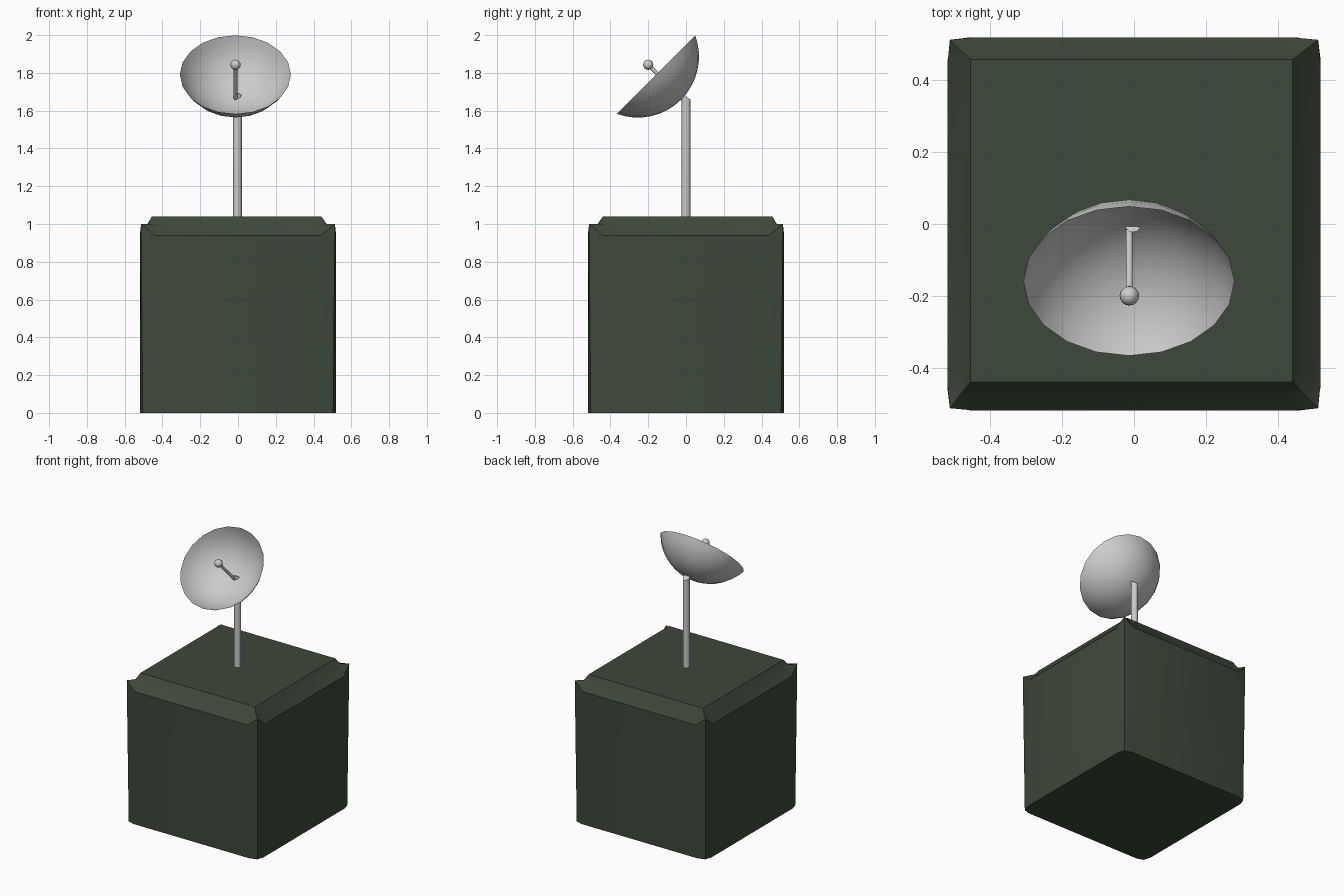
import bpy, bmesh, math
from mathutils import Vector, Matrix

if "Cube" in bpy.data.objects:
    bpy.data.objects.remove(bpy.data.objects["Cube"])


def finish(bm, name, angle=30, mat=None):
    bmesh.ops.recalc_face_normals(bm, faces=bm.faces)
    me = bpy.data.meshes.new(name)
    bm.to_mesh(me)
    bm.free()
    ob = bpy.data.objects.new(name, me)
    bpy.context.collection.objects.link(ob)
    if mat:
        me.materials.append(mat)
    bpy.ops.object.select_all(action='DESELECT')
    ob.select_set(True)
    bpy.context.view_layer.objects.active = ob
    bpy.ops.object.shade_smooth_by_angle(angle=math.radians(angle))
    return ob


def loft(bm, rings, closed=True):
    """Bridge rings that have equal point counts."""
    for a, b in zip(rings, rings[1:]):
        n = len(a)
        for i in range(n):
            bm.faces.new((a[i], a[(i + 1) % n], b[(i + 1) % n], b[i]))
    if closed:
        bm.faces.new(rings[0])
        bm.faces.new(rings[-1])


def square_ring(bm, side, inset, corner, z_side, z_corner, shift=(0, 0)):
    """Square outline with three points per corner."""
    verts = []
    for k in range(4):
        rot = Matrix.Rotation(k * math.pi / 2, 3, 'Z')
        for x, y, z in ((side, inset, z_side), (corner, corner, z_corner), (inset, side, z_side)):
            p = rot @ Vector((x, y, z))
            verts.append(bm.verts.new((p.x + shift[0], p.y + shift[1], p.z)))
    return verts


def rod(name, start, end, radius, sides):
    start, end = Vector(start), Vector(end)
    bm = bmesh.new()
    d = end - start
    m = Matrix.Translation((start + end) / 2) @ d.to_track_quat('Z', 'Y').to_matrix().to_4x4()
    bmesh.ops.create_cone(bm, cap_ends=True, segments=sides, radius1=radius,
                          radius2=radius, depth=d.length, matrix=m)
    return bm


green = bpy.data.materials.new("dark_green")
green.diffuse_color = (0.048, 0.065, 0.042, 1)
green.use_nodes = True
green.node_tree.nodes["Principled BSDF"].inputs["Base Color"].default_value = green.diffuse_color

# Box with rounded uprights, raised corner points and a sloped top border
bm = bmesh.new()
loft(bm, [
    square_ring(bm, 0.52, 0.455, 0.504, 0, 0),
    square_ring(bm, 0.52, 0.44, 0.513, 0.94, 1.0),
    square_ring(bm, 0.474, 0.43, 0.472, 1.0, 1.0, (-0.005, 0.006)),
    square_ring(bm, 0.449, 0.42, 0.449, 1.04, 1.04, (-0.007, 0.009)),
])
finish(bm, "box", 30, green)

# Mast with a slanted top behind the dish
bm = rod("mast", (-0.003, 0, 1.03), (-0.003, 0, 1.675), 0.023, 12)
for v in bm.verts:
    if v.co.z > 1.5:
        v.co.z -= v.co.y * 0.7
finish(bm, "mast", 40)

# Dish: open spherical shell tilted 45 degrees
R, rim = 0.324, 0.294
axis = Vector((0, -1, 1)).normalized()
centre = Vector((-0.014, -0.159, 1.791)) + axis * math.sqrt(R * R - rim * rim)
tilt = Matrix.Translation(centre) @ Matrix.Rotation(math.radians(45), 4, 'X')
sides, steps = 20, 8
bm = bmesh.new()
rings = []
for j in range(1, steps + 1):
    t = math.asin(rim / R) * j / steps
    rings.append([bm.verts.new(tilt @ Vector((R * math.sin(t) * math.cos(2 * math.pi * i / sides),
                                              R * math.sin(t) * math.sin(2 * math.pi * i / sides),
                                              -R * math.cos(t)))) for i in range(sides)])
loft(bm, rings, closed=False)
apex = bm.verts.new(tilt @ Vector((0, 0, -R)))
for i in range(sides):
    bm.faces.new((apex, rings[0][(i + 1) % sides], rings[0][i]))
finish(bm, "dish", 40)

# Feed arm and receiver ball
ball = (-0.013, -0.2, 1.843)
finish(rod("feed_arm", (-0.013, -0.018, 1.661), ball, 0.01, 10), "feed_arm", 40)
bm = bmesh.new()
bmesh.ops.create_uvsphere(bm, u_segments=16, v_segments=10, radius=0.027,
                          matrix=Matrix.Translation(ball))
finish(bm, "receiver_ball", 50)
